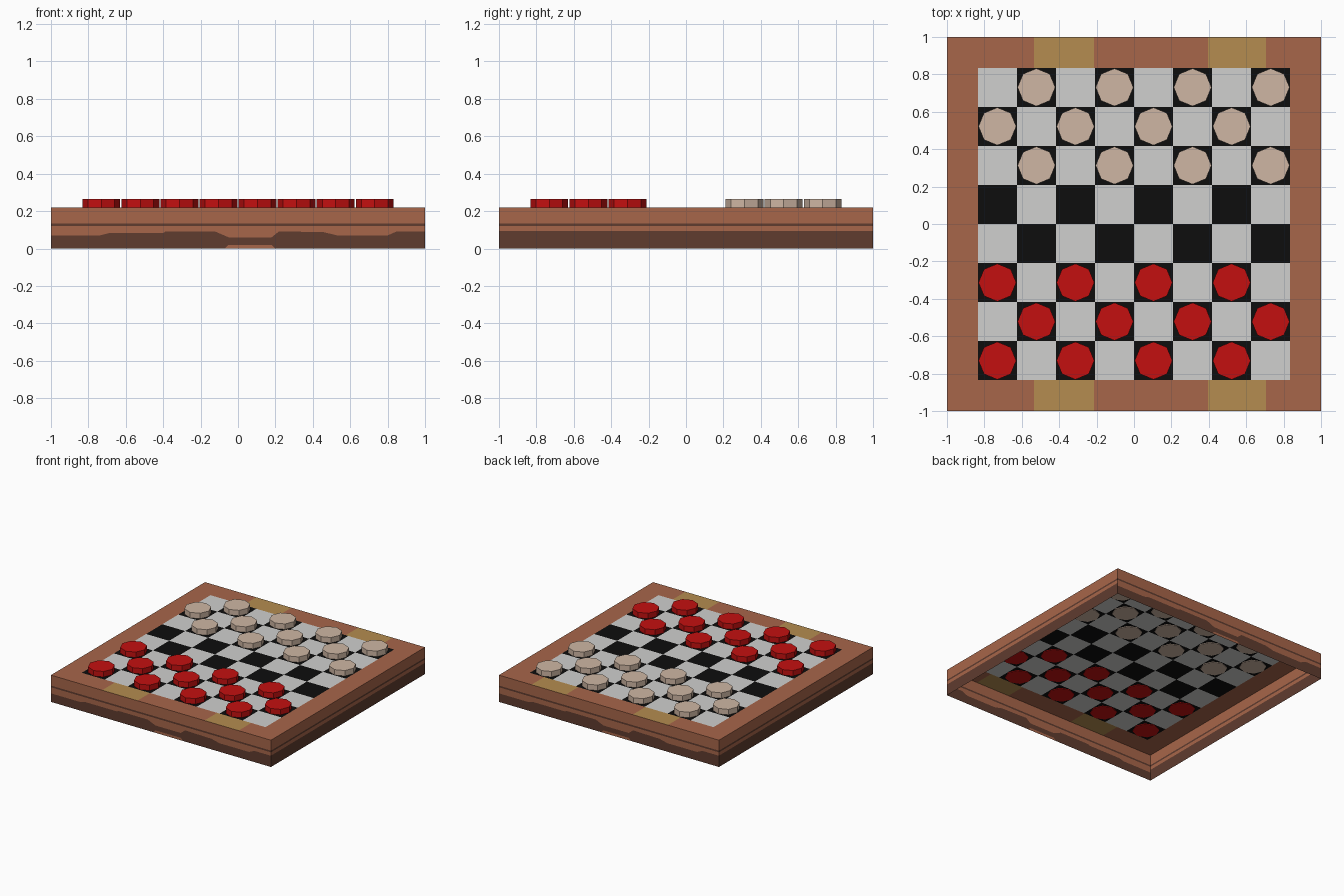
import bpy, bmesh, math

if "Cube" in bpy.data.objects:
    bpy.data.objects.remove(bpy.data.objects["Cube"])


def material(name, r, g, b):
    m = bpy.data.materials.new(name)
    m.diffuse_color = (r, g, b, 1)
    m.use_nodes = True
    m.node_tree.nodes["Principled BSDF"].inputs["Base Color"].default_value = m.diffuse_color
    return m


wood = material("warm_wood", 0.39, 0.133, 0.068)
dark = material("dark_wood", 0.115, 0.045, 0.028)
brass = material("brass_wood", 0.46, 0.265, 0.08)
white = material("white_square", 0.63, 0.63, 0.62)
black = material("black_square", 0.004, 0.004, 0.004)
red = material("red_checker", 0.55, 0.005, 0.005)
cream = material("cream_checker", 0.62, 0.47, 0.37)

TOP, EDGE = 0.22, 0.835
CELL = EDGE / 4


def make(name, mats, polys):
    """Object from (points, material index) polygons, seams welded."""
    bm = bmesh.new()
    for pts, mi in polys:
        bm.faces.new([bm.verts.new(p) for p in pts]).material_index = mi
    bmesh.ops.remove_doubles(bm, verts=bm.verts, dist=1e-5)
    me = bpy.data.meshes.new(name)
    bm.to_mesh(me)
    bm.free()
    for m in mats:
        me.materials.append(m)
    ob = bpy.data.objects.new(name, me)
    bpy.context.collection.objects.link(ob)
    return ob


def rect(x0, x1, y0, y1, z=TOP):
    return [(x0, y0, z), (x1, y0, z), (x1, y1, z), (x0, y1, z)]


def strip(lower, upper, mi):
    """Quads in the y = -1 plane between two (x, z) lines."""
    return [([(a[0], -1, a[1]), (b[0], -1, b[1]), (d[0], -1, d[1]), (c[0], -1, c[1])], mi)
            for a, b, c, d in zip(lower, lower[1:], upper, upper[1:])]


def level(line, z):
    return [(x, z) for x, _ in line]


# thin side walls: straight bands on the sides, wavy carved line front and back
wave = [(-1, 0.07), (-0.74, 0.07), (-0.69, 0.082), (-0.4, 0.082), (-0.39, 0.09),
        (-0.12, 0.09), (-0.05, 0.06), (0.18, 0.06), (0.22, 0.092), (0.46, 0.087),
        (0.53, 0.07), (0.8, 0.07), (0.85, 0.092), (1, 0.092)]
flat = [(-1, 0.093), (1, 0.093)]
# small light notch along the foot, with dark wood above it
foot = [(-1, 0), (-0.74, 0), (-0.69, 0), (-0.4, 0), (-0.39, 0), (-0.07, 0),
        (-0.05, 0.02), (0.18, 0.02), (0.2, 0), (0.46, 0),
        (0.53, 0), (0.8, 0), (0.85, 0), (1, 0)]
for k, name in enumerate(["front_wall", "right_wall", "back_wall", "left_wall"]):
    line = flat if k % 2 else wave
    base = level(flat, 0) if k % 2 else foot
    polys = (strip(base, line, 1) + strip(line, level(line, 0.12), 0)
             + strip(level(line, 0.12), level(line, 0.134), 1)
             + strip(level(line, 0.134), level(line, TOP), 0))
    if k % 2 == 0:
        polys.append(([(-0.07, -1, 0), (0.2, -1, 0), (0.18, -1, 0.02), (-0.05, -1, 0.02)], 0))
    make(name, [wood, dark], polys).rotation_euler.z = k * math.pi / 2

# top border with two inlays front and back
border = [(rect(-1, -EDGE, -1, 1), 0), (rect(EDGE, 1, -1, 1), 0)]
cuts = [-EDGE, -0.535, -0.215, 0.395, 0.705, EDGE]
for y0, y1 in ((-1, -EDGE), (EDGE, 1)):
    for i in range(5):
        border.append((rect(cuts[i], cuts[i + 1], y0, y1), i % 2))
make("top_border", [wood, brass], border)

# playing field, eight by eight
squares = []
for i in range(8):
    for j in range(8):
        x, y = -EDGE + i * CELL, -EDGE + j * CELL
        squares.append((rect(x, x + CELL, y, y + CELL), (i + j + 1) % 2))
make("playing_squares", [white, black], squares)

# eight-sided checkers, set very slightly into the dark squares
for j in (0, 1, 2, 5, 6, 7):
    for i in range(j % 2, 8, 2):
        bpy.ops.mesh.primitive_cylinder_add(
            vertices=8, radius=0.101, depth=0.05,
            location=(-EDGE + (i + 0.5) * CELL, -EDGE + (j + 0.5) * CELL, 0.24))
        ob = bpy.context.object
        ob.name = "red_checker" if j < 3 else "cream_checker"
        ob.data.materials.append(red if j < 3 else cream)
